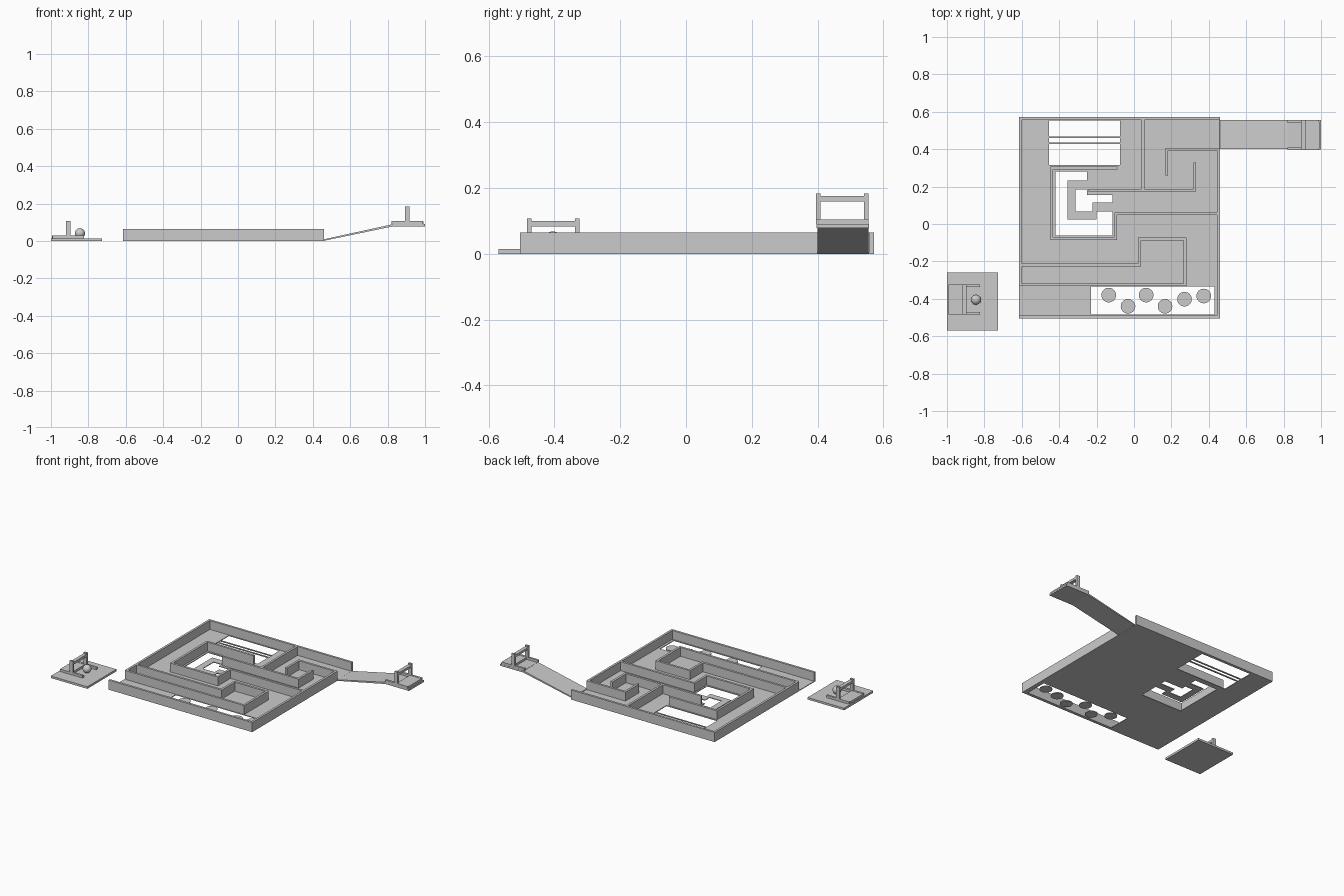
import bpy, bmesh
from mathutils import Vector

if "Cube" in bpy.data.objects:
    bpy.data.objects.remove(bpy.data.objects["Cube"])

FLOOR, WALL, T = 0.005, 0.065, 0.015


def finish(name, bm):
    bmesh.ops.recalc_face_normals(bm, faces=bm.faces)
    me = bpy.data.meshes.new(name)
    bm.to_mesh(me)
    bm.free()
    ob = bpy.data.objects.new(name, me)
    bpy.context.scene.collection.objects.link(ob)
    return ob


def box(name, x0, x1, y0, y1, z0, z1):
    bm = bmesh.new()
    bmesh.ops.create_cube(bm, size=1)
    for v in bm.verts:
        v.co = ((x0 + x1) / 2 + v.co.x * (x1 - x0), (y0 + y1) / 2 + v.co.y * (y1 - y0),
                (z0 + z1) / 2 + v.co.z * (z1 - z0))
    return finish(name, bm)


def extrude(name, pts, vec):
    bm = bmesh.new()
    f = bm.faces.new([bm.verts.new(p) for p in pts])
    ext = bmesh.ops.extrude_face_region(bm, geom=[f])
    for g in ext["geom"]:
        if isinstance(g, bmesh.types.BMVert):
            g.co += Vector(vec)
    # keep the starting cap so the solid stays closed
    if f not in bm.faces[:]:
        bm.faces.ensure_lookup_table()
    return finish(name, bm)


def wall(name, path, t=T, z1=WALL):
    """Mitred wall along a right-angled centre line, with square ends."""
    p = [Vector(q) for q in path]
    d = [(b - a).normalized() for a, b in zip(p, p[1:])]
    n = [Vector((-v.y, v.x)) for v in d]
    offs = [n[0]] + [a + b for a, b in zip(n, n[1:])] + [n[-1]]
    left = [a + o * t / 2 for a, o in zip(p, offs)]
    right = [a - o * t / 2 for a, o in zip(p, offs)]
    return extrude(name, [(v.x, v.y, 0) for v in left + right[::-1]], (0, 0, z1))


# Floor slab with the three openings cut out
floor = box("maze_floor", -0.615, 0.46, -0.505, 0.572, 0, FLOOR)
openings = [(-0.455, -0.075, 0.315, 0.553), (-0.23, 0.43, -0.485, -0.335),
            (-0.42, -0.115, -0.062, 0.28)]
for i, (x0, x1, y0, y1) in enumerate(openings):
    cutter = box(f"opening_cutter_{i}", x0, x1, y0, y1, -0.1, 0.1)
    cutter.hide_render = True
    cutter.hide_viewport = True
    m = floor.modifiers.new(f"opening_{i}", "BOOLEAN")
    m.operation, m.solver, m.object = "DIFFERENCE", "EXACT", cutter

# Narrow winding walkway across the middle opening
walk = [(-0.11, 0.28), (-0.11, 0.155), (-0.25, 0.155), (-0.25, 0.185), (-0.312, 0.185),
        (-0.312, 0.067), (-0.222, 0.067), (-0.222, 0.115), (-0.11, 0.115), (-0.11, 0.067),
        (-0.2, 0.067), (-0.2, 0.024), (-0.355, 0.024), (-0.355, 0.232), (-0.25, 0.232),
        (-0.25, 0.28)]
extrude("winding_walkway", [(x, y, 0) for x, y in walk], (0, 0, FLOOR))

# Outer and inner walls
wall("outer_wall", [(-0.6075, -0.33), (-0.6075, 0.5645), (0.46, 0.5645)])
wall("outer_wall_front", [(-0.615, -0.4975), (0.4525, -0.4975), (0.4525, 0.4),
                          (0.175, 0.4), (0.175, 0.26)])
wall("front_loop_wall", [(-0.605, -0.325), (0.272, -0.325), (0.272, -0.08),
                         (0.03, -0.08), (0.03, -0.22), (-0.605, -0.22)])
wall("courtyard_wall", [(0.45, 0.055), (-0.098, 0.055), (-0.098, -0.078),
                        (-0.44, -0.078), (-0.44, 0.3), (-0.088, 0.3)])
wall("hook_wall", [(-0.242, 0.18), (0.325, 0.18), (0.325, 0.33)])
wall("divider_wall", [(0.048, 0.56), (0.048, 0.18)])

# Stepping stones
for i, (x, y) in enumerate([(-0.135, -0.38), (-0.032, -0.44), (0.065, -0.38),
                            (0.166, -0.44), (0.27, -0.402), (0.373, -0.385)]):
    bpy.ops.mesh.primitive_cylinder_add(vertices=32, radius=0.039, depth=FLOOR,
                                        location=(x, y, FLOOR / 2))
    bpy.context.object.name = f"stepping_stone_{i}"

# Twin balance rails
for i, y in enumerate((0.463, 0.433)):
    box(f"balance_rail_{i}", -0.46, -0.07, y - 0.004, y + 0.004, 0, 0.006)

# Exit ramp
extrude("exit_ramp", [(0.455, 0.4, 0), (0.46, 0.4, 0.009), (0.83, 0.4, 0.09), (0.83, 0.4, 0.078)],
        (0, 0.155, 0))


def gate(name, x, y, z, side):
    """Two runners, two posts, a crossbar and a sill on the outer side."""
    for s in (-1, 1):
        yc = y + s * 0.073
        box(f"{name}_runner", x - 0.084, x + 0.084, yc - 0.007, yc + 0.007, z, z + 0.016)
        box(f"{name}_post", x - 0.012, x + 0.012, yc - 0.007, yc + 0.007, z, z + 0.093)
    box(f"{name}_crossbar", x - 0.012, x + 0.012, y - 0.07, y + 0.07, z + 0.069, z + 0.085)
    a, b = sorted((x, x + side * 0.087))
    box(f"{name}_sill", a, b, y - 0.07, y + 0.07, z, z + 0.014)


# Start pad with gate and ball
box("start_pad", -1, -0.727, -0.57, -0.26, 0, 0.014)
gate("start_gate", -0.907, -0.404, 0.014, -1)
bpy.ops.mesh.primitive_uv_sphere_add(segments=32, ring_count=16, radius=0.027,
                                     location=(-0.845, -0.405, 0.041))
bpy.context.object.name = "ball"
bpy.ops.object.shade_smooth_by_angle()

# Finish pad with gate
box("finish_pad", 0.825, 1, 0.397, 0.556, 0.078, 0.09)
gate("finish_gate", 0.905, 0.475, 0.09, 1)
